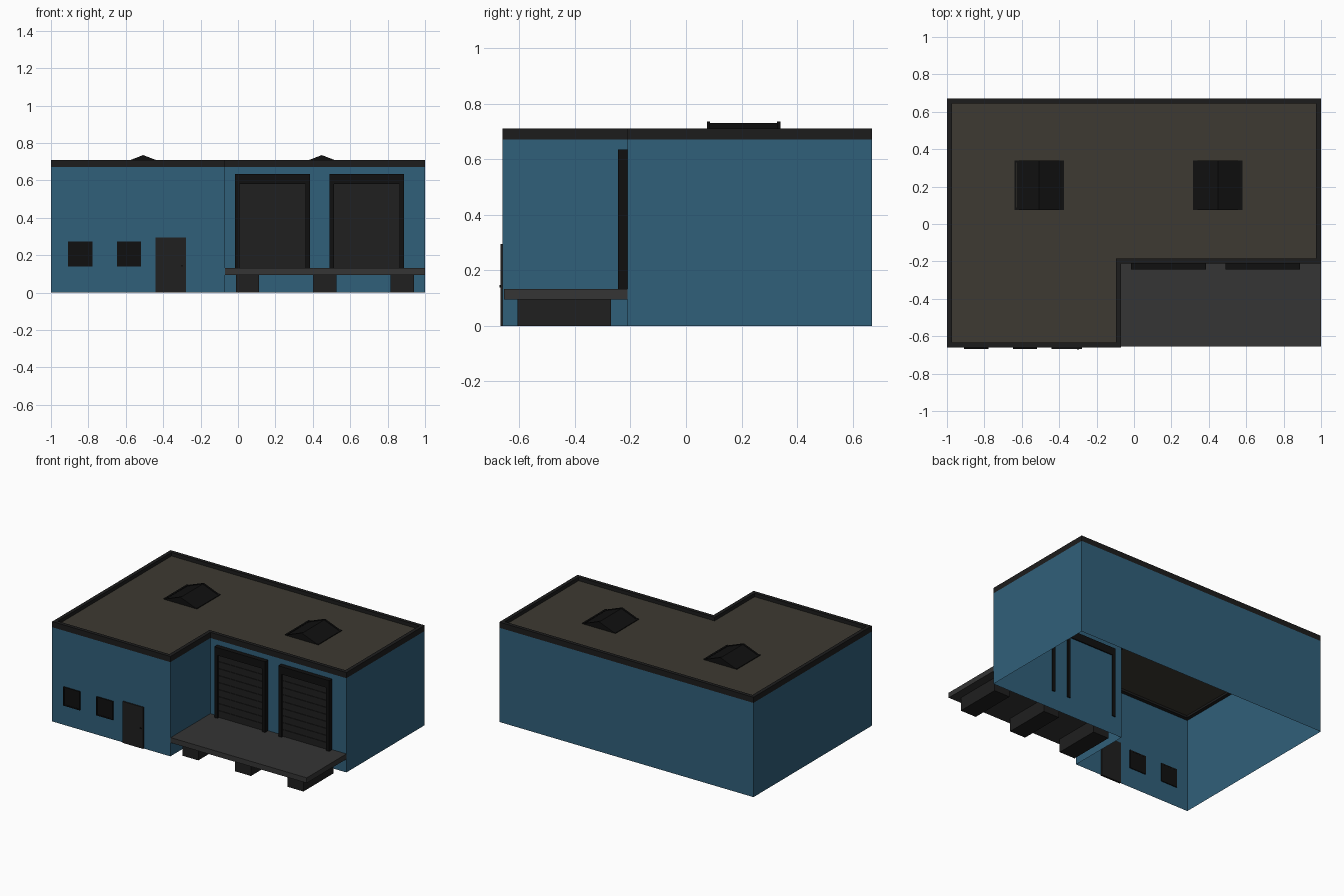
import bpy, bmesh

if "Cube" in bpy.data.objects:
    bpy.data.objects.remove(bpy.data.objects["Cube"])

def material(name, r, g, b):
    m = bpy.data.materials.new(name)
    m.diffuse_color = (r, g, b, 1)
    m.use_nodes = True
    m.node_tree.nodes["Principled BSDF"].inputs["Base Color"].default_value = m.diffuse_color
    return m

BLUE = material("wall_blue", 0.030, 0.115, 0.195)
BROWN = material("roof_brown", 0.047, 0.042, 0.032)
TRIM = material("trim_dark", 0.012, 0.012, 0.012)
BLACK = material("frame_black", 0.005, 0.005, 0.005)
PANEL = material("door_grey", 0.014, 0.014, 0.014)
SLAB = material("concrete", 0.035, 0.035, 0.035)

def finish(name, bm, mat, normals=True):
    if normals:
        bmesh.ops.recalc_face_normals(bm, faces=bm.faces)
    me = bpy.data.meshes.new(name)
    bm.to_mesh(me)
    bm.free()
    me.materials.append(mat)
    ob = bpy.data.objects.new(name, me)
    bpy.context.collection.objects.link(ob)
    return ob

def add_box(bm, x0, x1, y0, y1, z0, z1):
    vs = bmesh.ops.create_cube(bm, size=1)["verts"]
    for v in vs:
        v.co = (x1 if v.co.x > 0 else x0, y1 if v.co.y > 0 else y0, z1 if v.co.z > 0 else z0)

def box(name, mat, *dims):
    bm = bmesh.new()
    add_box(bm, *dims)
    return finish(name, bm, mat)

def ring(bm, pts, z):
    return [bm.verts.new((x, y, z)) for x, y in pts]

def bridge(bm, a, b):
    for i in range(len(a)):
        j = (i + 1) % len(a)
        bm.faces.new((a[i], a[j], b[j], b[i]))

def l_shape(d):
    # L-shaped footprint, inset by d
    return [(-1 + d, -0.66 + d), (-0.07 - d, -0.66 + d), (-0.07 - d, -0.21 + d),
            (1 - d, -0.21 + d), (1 - d, 0.67 - d), (-1 + d, 0.67 - d)]

# Walls: thin shell, open at the bottom
bm = bmesh.new()
bridge(bm, ring(bm, l_shape(0), 0), ring(bm, l_shape(0), 0.67))
finish("walls", bm, BLUE, False)

# Parapet rim around the roof
bm = bmesh.new()
loops = [ring(bm, l_shape(d), z) for d, z in ((0, 0.67), (0, 0.71), (0.026, 0.71), (0.026, 0.67))]
for i in range(4):
    bridge(bm, loops[i], loops[(i + 1) % 4])
finish("parapet", bm, TRIM)

# Flat roof
bm = bmesh.new()
bm.faces.new(ring(bm, l_shape(0.02), 0.685))
finish("roof", bm, BROWN, False)

# Gabled skylights: frame strips with slightly recessed glazing
def gable(bm, cx, half, y0, y1, base, top):
    a, b = [[bm.verts.new((cx + x, y, z)) for x, z in ((-half, base), (half, base), (0, top))]
            for y in (y0, y1)]
    bm.faces.new(a)
    bm.faces.new(b[::-1])
    bridge(bm, a, b)

for side, cx in (("left", -0.507), ("right", 0.448)):
    bm = bmesh.new()
    gable(bm, cx, 0.122, 0.085, 0.33, 0.684, 0.731)
    finish("skylight_glass_" + side, bm, BLACK)
    bm = bmesh.new()
    gable(bm, cx, 0.132, 0.075, 0.087, 0.684, 0.735)
    gable(bm, cx, 0.132, 0.328, 0.34, 0.684, 0.735)
    for s in (-1, 1):
        xs = sorted((cx + s * 0.12, cx + s * 0.132))
        add_box(bm, *xs, 0.075, 0.34, 0.684, 0.69)
    finish("skylight_frame_" + side, bm, BLACK)

# Loading dock slab and its supports
box("dock_slab", SLAB, -0.07, 1, -0.656, -0.21, 0.095, 0.132)
for i, x in enumerate((-0.012, 0.402, 0.815)):
    box(f"dock_support_{i + 1}", PANEL, x, x + 0.125, -0.607, -0.27, 0, 0.095)

# Dock doors: frame on three sides and a slatted roller shutter
for side, x in (("left", -0.016), ("right", 0.488)):
    bm = bmesh.new()
    add_box(bm, x, x + 0.024, -0.244, -0.203, 0.132, 0.635)
    add_box(bm, x + 0.376, x + 0.4, -0.244, -0.203, 0.132, 0.635)
    add_box(bm, x + 0.024, x + 0.376, -0.244, -0.203, 0.58, 0.635)
    finish("dock_door_frame_" + side, bm, BLACK)
    bm = bmesh.new()
    n, h = 9, (0.58 - 0.132) / 9
    for k in range(n):
        z = 0.132 + k * h
        add_box(bm, x + 0.024, x + 0.376, -0.226, -0.211, z, z + 0.004)
        add_box(bm, x + 0.024, x + 0.376, -0.23, -0.211, z + 0.004, z + h)
    finish("dock_door_shutter_" + side, bm, PANEL)

# Office windows
for i, x in enumerate((-0.908, -0.648)):
    bm = bmesh.new()
    x1, z0, z1, t = x + 0.13, 0.14, 0.273, 0.008
    add_box(bm, x, x + t, -0.668, -0.654, z0, z1)
    add_box(bm, x1 - t, x1, -0.668, -0.654, z0, z1)
    add_box(bm, x + t, x1 - t, -0.668, -0.654, z0, z0 + t)
    add_box(bm, x + t, x1 - t, -0.668, -0.654, z1 - t, z1)
    finish(f"window_frame_{i + 1}", bm, BLACK)
    box(f"window_pane_{i + 1}", BLACK, x + t, x1 - t, -0.665, -0.655, z0 + t, z1 - t)

# Entrance door and handle
box("entrance_door", PANEL, -0.44, -0.279, -0.668, -0.654, 0, 0.295)
box("door_handle", BLACK, -0.305, -0.293, -0.672, -0.667, 0.138, 0.146)
